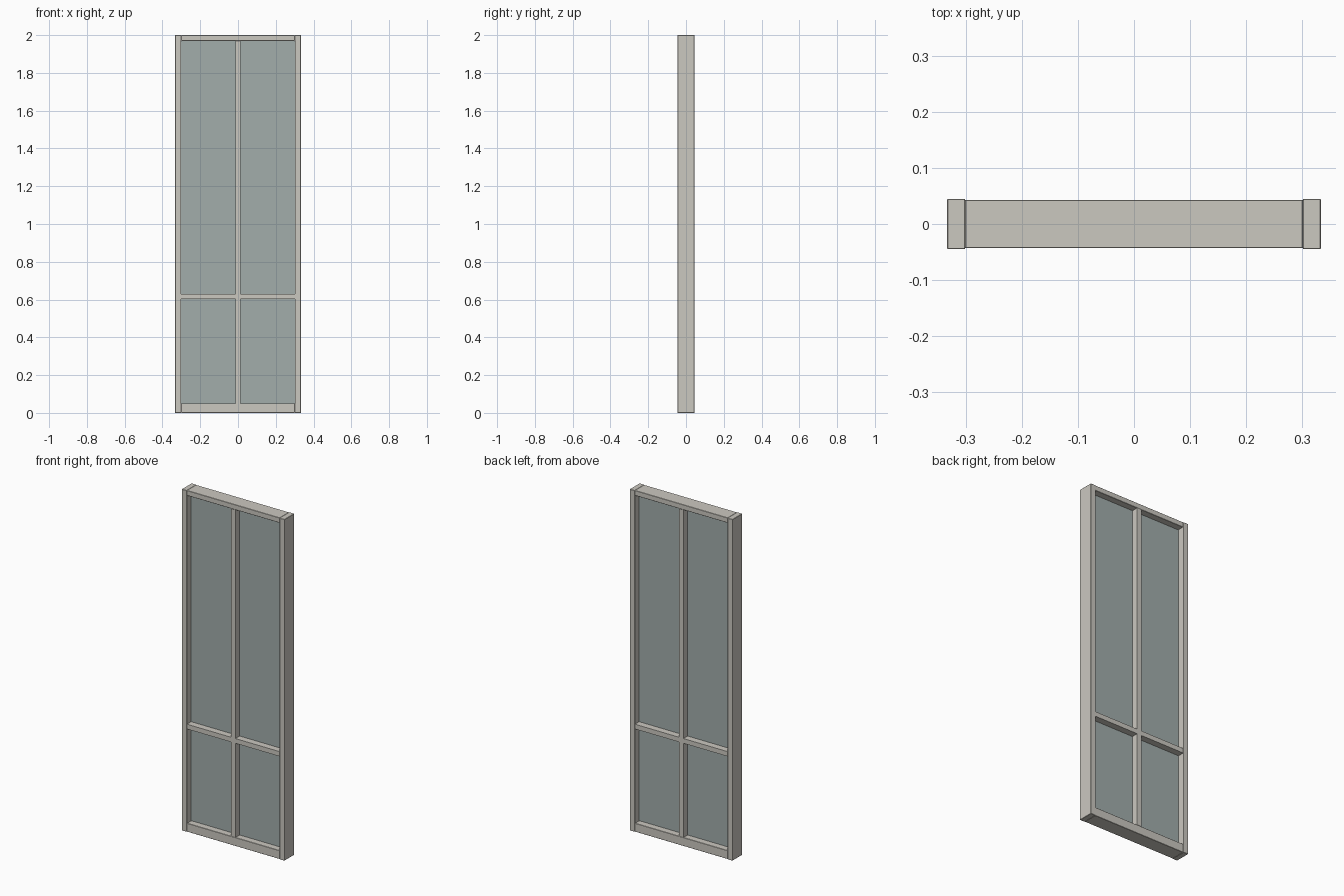
import bpy

# Remove the default cube
cube = bpy.data.objects.get("Cube")
if cube:
    bpy.data.objects.remove(cube, do_unlink=True)


def make_material(name, rgb):
    mat = bpy.data.materials.new(name)
    mat.use_nodes = True
    colour = (*rgb, 1.0)
    mat.diffuse_color = colour
    mat.node_tree.nodes["Principled BSDF"].inputs["Base Color"].default_value = colour
    return mat


frame_paint = make_material("warm_grey_paint", (0.60, 0.58, 0.53))
glass_tint = make_material("grey_green_glass", (0.36, 0.42, 0.41))


def box(name, x, y, z, mat, bevel=0.0):
    """Box spanning the given (min, max) ranges, with an optional eased edge."""
    ranges = (x, y, z)
    centre = [(lo + hi) / 2 for lo, hi in ranges]
    bpy.ops.mesh.primitive_cube_add(size=1, location=centre)
    obj = bpy.context.object
    obj.name = name
    obj.scale = [hi - lo for lo, hi in ranges]
    bpy.ops.object.transform_apply(location=False, rotation=False, scale=True)
    obj.data.materials.append(mat)
    if bevel:
        mod = obj.modifiers.new("eased_edges", "BEVEL")
        mod.width = bevel
        mod.segments = 1
    return obj


HEIGHT = 2.0
OUTER, INNER = 0.333, 0.301     # half widths of the frame and its opening
DEPTH, RAIL_DEPTH = 0.045, 0.043  # half depths of stiles and rails
EASE = 0.0015
rail_x = (-INNER, INNER)
rail_y = (-RAIL_DEPTH, RAIL_DEPTH)

# Upright stiles at both sides
for side, x in (("left", (INNER, OUTER)), ("right", (-OUTER, -INNER))):
    box(side + "_stile", x, (-DEPTH, DEPTH), (0, HEIGHT), frame_paint, EASE)

# Horizontal rails between the stiles
box("bottom_rail", rail_x, rail_y, (0, 0.05), frame_paint, EASE)
box("top_rail", rail_x, rail_y, (1.97, HEIGHT), frame_paint, EASE)

# Glazing bars: one full upright, with a crossbar half on each side
BAR = 0.014
box("upright_bar", (-BAR, BAR), rail_y, (0.05, 1.97), frame_paint)
for side, x in (("left", (BAR, INNER)), ("right", (-INNER, -BAR))):
    box(side + "_crossbar", x, rail_y, (0.602, 0.63), frame_paint)

# Thin panes in the four openings
for side, x in (("left", (BAR, INNER)), ("right", (-INNER, -BAR))):
    for level, z in (("lower", (0.05, 0.602)), ("upper", (0.63, 1.97))):
        box(f"{level}_{side}_pane", x, (-0.004, 0.004), z, glass_tint)
